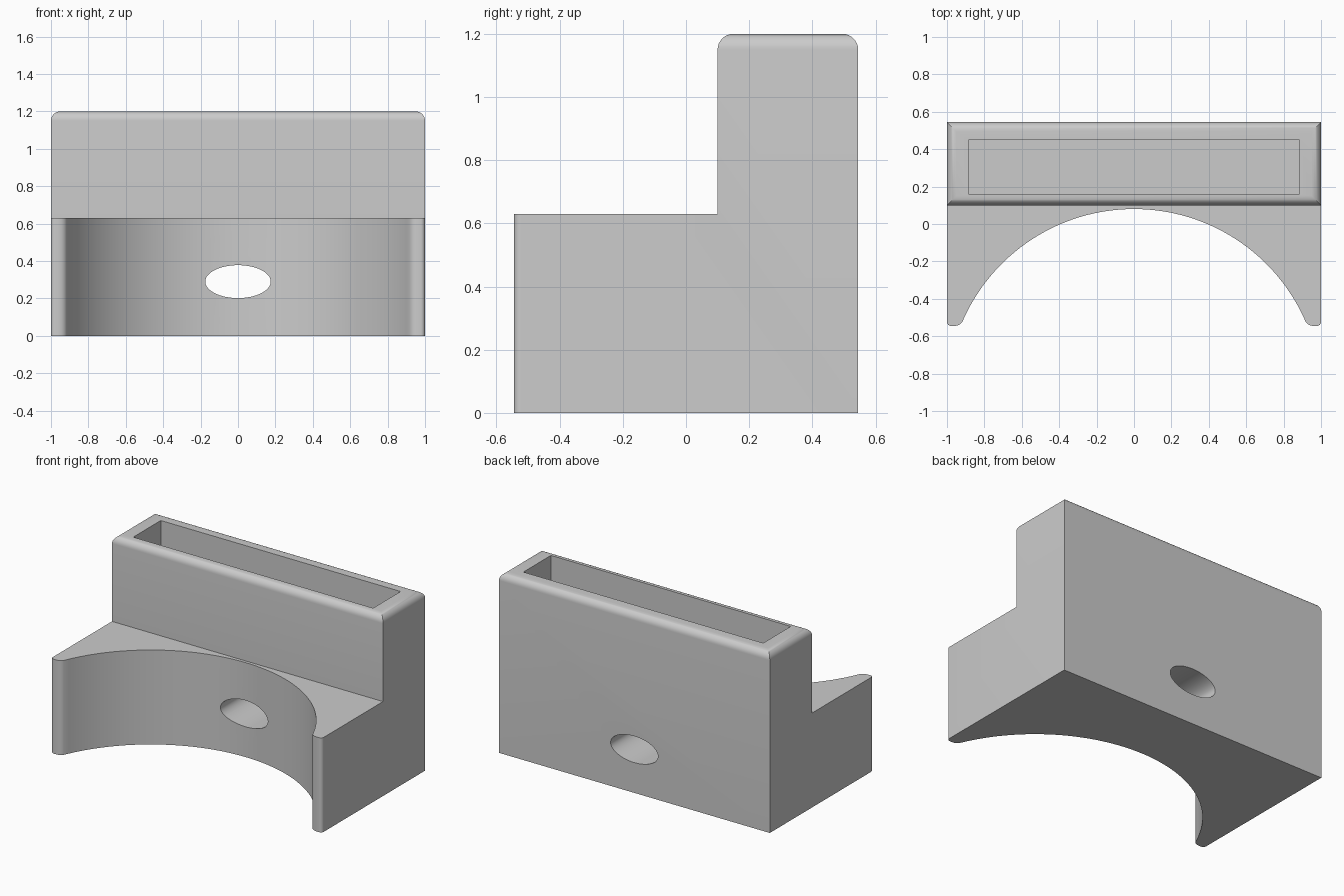
import bpy, bmesh
from math import sin, cos, pi, asin
from mathutils import Vector

cube = bpy.data.objects.get("Cube")
if cube:
    bpy.data.objects.remove(cube)

WIDTH, DEPTH, HEIGHT = 1.0, 0.545, 1.2      # half width, half depth, full height
STEP_Z, TOWER_Y = 0.63, 0.1                 # ledge height, tower front
ARC_Y, ARC_R = -0.92, 1.0                   # centre and radius of the scoop

grey = bpy.data.materials.new("Grey plastic")
grey.use_nodes = True
colour = (0.6, 0.6, 0.6, 1)
grey.diffuse_color = colour
grey.node_tree.nodes["Principled BSDF"].inputs["Base Color"].default_value = colour


def prism(name, points, sweep, edit=None):
    """Sweep a closed outline along a vector; edit may bevel the bmesh."""
    bm = bmesh.new()
    face = bm.faces.new([bm.verts.new(p) for p in points])
    new = bmesh.ops.extrude_face_region(bm, geom=[face])["geom"]
    bmesh.ops.translate(bm, vec=sweep, verts=[v for v in new if isinstance(v, bmesh.types.BMVert)])
    bmesh.ops.recalc_face_normals(bm, faces=bm.faces)
    if edit:
        edit(bm)
    mesh = bpy.data.meshes.new(name)
    bm.to_mesh(mesh)
    bm.free()
    mesh.materials.append(grey)
    obj = bpy.data.objects.new(name, mesh)
    bpy.context.collection.objects.link(obj)
    return obj


def round_edges(bm, test, radius):
    edges = [e for e in bm.edges if all(test(v.co) for v in e.verts)]
    bmesh.ops.bevel(bm, geom=edges, offset=radius, segments=8, profile=0.5, affect='EDGES')


def round_body(bm):
    # Rim of the tower, then the outer corners of the two tips
    round_edges(bm, lambda c: c.z > HEIGHT - 0.001, 0.05)
    for side in (-1, 1):
        round_edges(bm, lambda c: c.y < -DEPTH + 0.001 and c.x * side > WIDTH - 0.001, 0.022)


# Stepped body swept across the width
outline = [(-DEPTH, 0), (DEPTH, 0), (DEPTH, HEIGHT), (TOWER_Y, HEIGHT),
           (TOWER_Y, STEP_Z), (-DEPTH, STEP_Z)]
body = prism("holder_body", [(-WIDTH, y, z) for y, z in outline],
             Vector((2 * WIDTH, 0, 0)), round_body)

# Scoop with softly flared ends
start = asin((-0.525 - ARC_Y) / ARC_R)
flare = [(0.96, -0.7), (0.96, -DEPTH), (0.945, -0.543), (0.933, -0.538), (0.925, -0.532)]
arc = [(ARC_R * cos(a), ARC_Y + ARC_R * sin(a))
       for a in (start + (pi - 2 * start) * i / 64 for i in range(65))]
scoop_outline = flare + arc + [(-x, y) for x, y in reversed(flare)]
scoop = prism("scoop_cutter", [(x, y, -0.1) for x, y in scoop_outline], Vector((0, 0, 1)))

# Slot in the top of the tower
slot = prism("slot_cutter", [(x, y, 0.6) for x, y in
             ((-0.885, 0.16), (0.885, 0.16), (0.885, 0.45), (-0.885, 0.45))],
             Vector((0, 0, 1)))

# Oval hole from front to back
hole = prism("hole_cutter", [(0.175 * cos(a), -1, 0.29 + 0.088 * sin(a))
             for a in (2 * pi * i / 64 for i in range(64))], Vector((0, 2, 0)))

bpy.ops.object.select_all(action='DESELECT')
body.select_set(True)
bpy.context.view_layer.objects.active = body
for cutter in (scoop, slot, hole):
    cut = body.modifiers.new(cutter.name, 'BOOLEAN')
    cut.operation, cut.solver, cut.object = 'DIFFERENCE', 'EXACT', cutter
    bpy.ops.object.modifier_apply(modifier=cut.name)
    bpy.data.objects.remove(cutter)

bpy.ops.object.shade_smooth_by_angle(angle=pi / 6)
